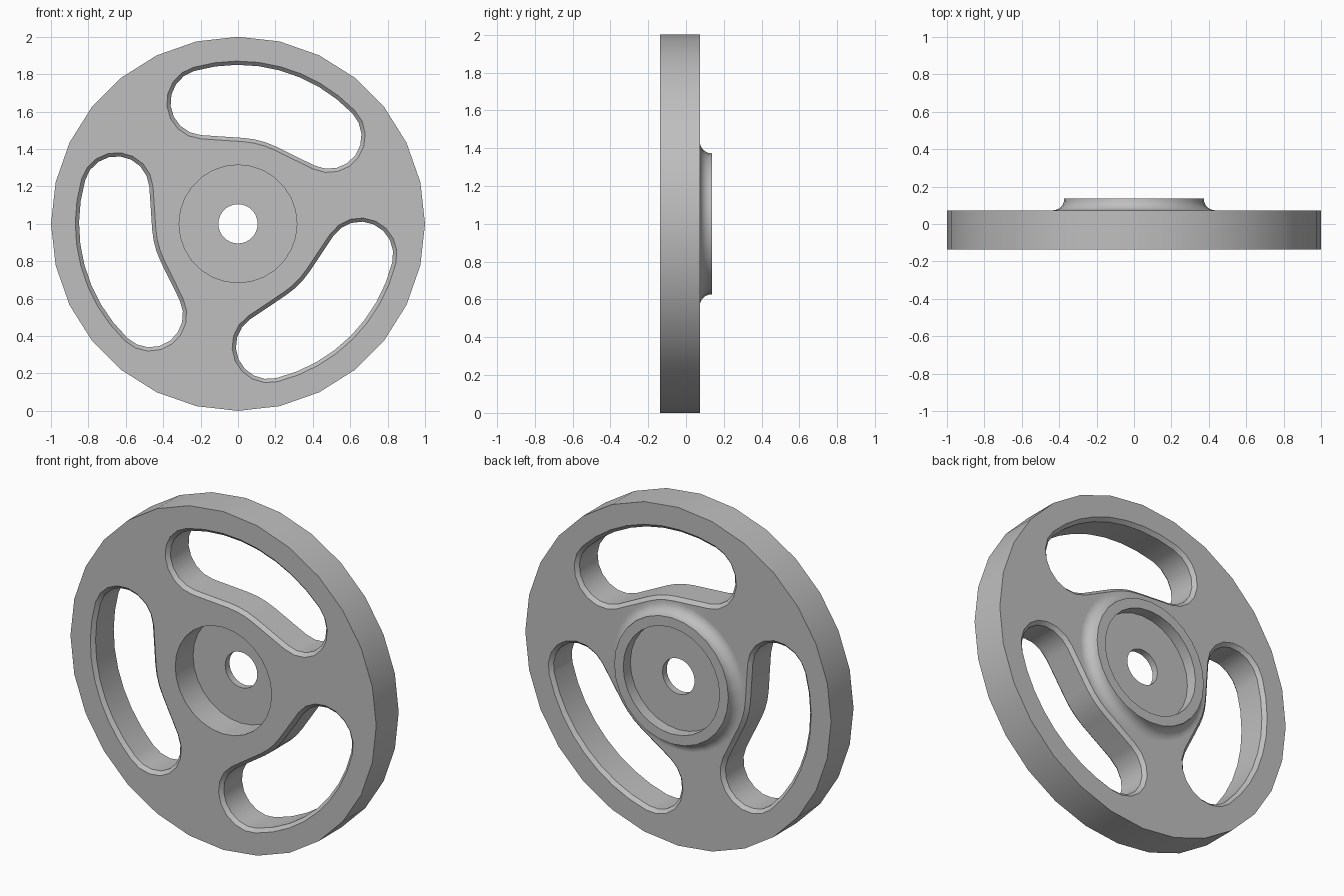
import bpy
import bmesh
from math import radians, degrees, cos, sin, acos, pi
from mathutils import Matrix

RIM_SEGMENTS = 28
CENTRE = Matrix.Translation((0, 0, 1))
FRONT, BACK, HUB_BACK = -0.137, 0.073, 0.137

old = bpy.data.objects.get("Cube")
if old:
    bpy.data.objects.remove(old, do_unlink=True)


def make_object(name, bm):
    bmesh.ops.recalc_face_normals(bm, faces=bm.faces)
    mesh = bpy.data.meshes.new(name)
    bm.to_mesh(mesh)
    bm.free()
    obj = bpy.data.objects.new(name, mesh)
    bpy.context.collection.objects.link(obj)
    return obj


def bridge(bm, a, b):
    """Join two vertex rings of equal length with quads."""
    for i in range(len(a)):
        j = (i + 1) % len(a)
        bm.faces.new((a[i], a[j], b[j], b[i]))


def arc(cx, cz, r, start, end, n):
    steps = [radians(start + (end - start) * i / n) for i in range(n + 1)]
    return [(cx + r * cos(t), cz + r * sin(t)) for t in steps]


# Wheel body: a turned profile of (radius, y), recessed on both sides of the hub
fillet = 0.062
base = 0.435
profile = [(0.105, 0.03), (0.315, 0.03), (0.315, FRONT), (1, FRONT), (1, BACK)]
profile += arc(base, BACK + fillet, fillet, 270, 180, 6)
profile += [(base - fillet, HUB_BACK), (0.315, HUB_BACK), (0.315, 0.07), (0.105, 0.07)]

bm = bmesh.new()
rings = []
for i in range(RIM_SEGMENTS):
    t = 2 * pi * i / RIM_SEGMENTS
    rings.append([bm.verts.new(CENTRE @ Matrix.Rotation(t, 4, 'Y') @ Matrix.Translation((r, y, 0)).translation)
                  for r, y in profile])
for i in range(RIM_SEGMENTS):
    bridge(bm, rings[i], rings[(i + 1) % RIM_SEGMENTS])
wheel = make_object("handwheel", bm)


# Kidney-shaped slot outline, shrunk by d
def slot_outline(d, axis):
    outer, cap, hub, half = 0.87, 0.195, 0.44, 31
    mid = outer - cap
    tangent = half - degrees(acos((hub + cap) / mid))
    left, right = radians(axis + half), radians(axis - half)
    pts = arc(0, 0, outer - d, axis - half, axis + half, 8)[1:-1]
    pts += arc(mid * cos(left), mid * sin(left), cap - d,
               axis + half, axis + tangent + 180, 8)
    pts += arc(0, 0, hub + d, axis + tangent, axis - tangent, 3)
    pts += arc(mid * cos(right), mid * sin(right), cap - d,
               axis - tangent + 180, axis - half + 360, 8)
    return pts


# Slot cutters, flared at both ends to chamfer the slot edges
chamfer, over = 0.02, 0.01
sections = [(FRONT - over, -over), (FRONT + chamfer, chamfer),
            (BACK - chamfer, chamfer), (BACK + over, -over)]
bm = bmesh.new()
for k in range(3):
    loops = [[bm.verts.new((x, y, z + 1)) for x, z in slot_outline(d, 75 + 120 * k)]
             for y, d in sections]
    for a, b in zip(loops, loops[1:]):
        bridge(bm, a, b)
    bm.faces.new(loops[0])
    bm.faces.new(loops[-1])
cutter = make_object("slot_cutter", bm)
cutter.hide_render = True

# Cut the slots
cut = wheel.modifiers.new("slots", 'BOOLEAN')
cut.operation = 'DIFFERENCE'
cut.solver = 'EXACT'
cut.object = cutter
bpy.ops.object.select_all(action='DESELECT')
wheel.select_set(True)
bpy.context.view_layer.objects.active = wheel
bpy.ops.object.modifier_apply(modifier=cut.name)
bpy.data.objects.remove(cutter, do_unlink=True)

# Smooth turned surfaces, crisp edges and flat faces
bpy.ops.object.shade_smooth_by_angle(angle=radians(32))
weighted = wheel.modifiers.new("flat_faces", 'WEIGHTED_NORMAL')
weighted.keep_sharp = True

# Plain grey finish
grey = bpy.data.materials.new("light_grey")
grey.use_nodes = True
colour = (0.52, 0.52, 0.52, 1)
grey.diffuse_color = colour
grey.node_tree.nodes["Principled BSDF"].inputs["Base Color"].default_value = colour
wheel.data.materials.clear()
wheel.data.materials.append(grey)
